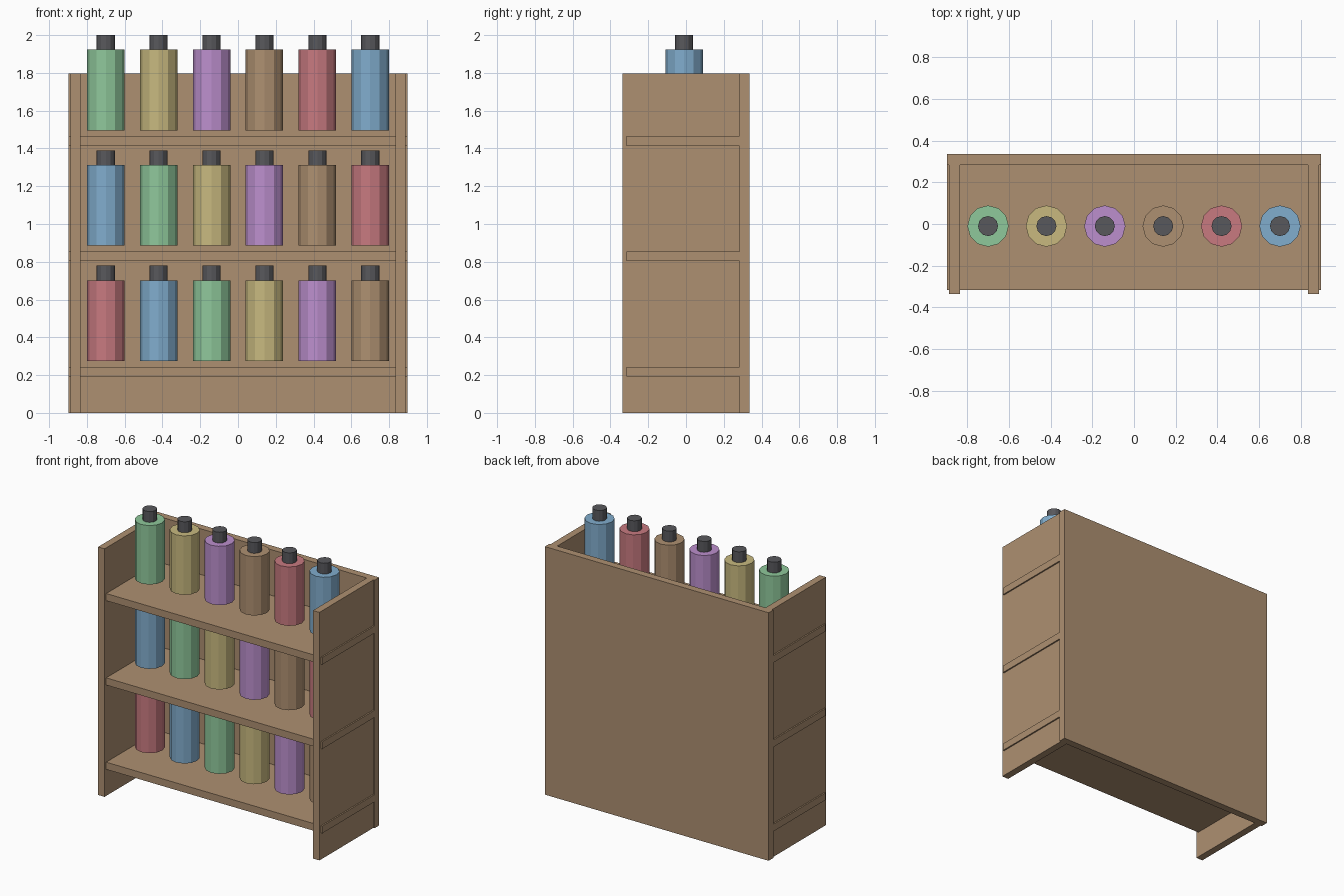
import bpy
import math

cube = bpy.data.objects.get("Cube")
if cube:
    bpy.data.objects.remove(cube, do_unlink=True)


def linear(c):
    c /= 255
    return c / 12.92 if c <= 0.04045 else ((c + 0.055) / 1.055) ** 2.4


def material(name, *rgb):
    m = bpy.data.materials.new(name)
    colour = [linear(c) for c in rgb] + [1]
    m.use_nodes = True
    m.diffuse_color = colour
    bsdf = next(n for n in m.node_tree.nodes if n.type == 'BSDF_PRINCIPLED')
    bsdf.inputs["Base Color"].default_value = colour
    return m


def finish(name, mat):
    ob = bpy.context.object
    ob.name = name
    ob.data.materials.append(mat)
    return ob


def box(name, x, y, z, mat):
    """Box from (low, high) pairs on each axis."""
    spans = (x, y, z)
    bpy.ops.mesh.primitive_cube_add(size=1, location=[(a + b) / 2 for a, b in spans])
    ob = finish(name, mat)
    ob.scale = [b - a for a, b in spans]
    bpy.ops.object.transform_apply(location=False, rotation=False, scale=True)
    return ob


def cylinder(name, radius, x, z0, z1, mat):
    bpy.ops.mesh.primitive_cylinder_add(
        vertices=12, radius=radius, depth=z1 - z0, location=(x, BOTTLE_Y, (z0 + z1) / 2))
    return finish(name, mat)


wood = material("wood", 174, 144, 113)
dark = material("dark cap", 88, 88, 92)
bottle_colours = [
    ("red", material("red", 200, 122, 128)),
    ("blue", material("blue", 129, 173, 205)),
    ("green", material("green", 143, 200, 155)),
    ("yellow", material("yellow", 200, 185, 127)),
    ("purple", material("purple", 188, 143, 205)),
    ("brown", wood),
]

HALF_WIDTH = 0.897
HALF_DEPTH = 0.335
HEIGHT = 1.797
BACK_INNER = 0.282
BOTTLE_Y = -0.01

# Rack: back panel and side panels set in slightly from its edges
box("back_panel", (-HALF_WIDTH, HALF_WIDTH), (BACK_INNER, HALF_DEPTH), (0, HEIGHT), wood)
for side, s in (("left", 1), ("right", -1)):
    box(side + "_side_panel", sorted((s * 0.835, s * 0.887)),
        (-HALF_DEPTH, BACK_INNER), (0, HEIGHT), wood)

# Shelves, whose ends show through the sides, each with a row of bottles
for row in range(3):
    base = 0.192 + row * 0.611
    box(f"shelf_{row + 1}", (-HALF_WIDTH, HALF_WIDTH), (-0.316, BACK_INNER),
        (base, base + 0.052), wood)
    bottom = base + 0.082
    shoulder = bottom + 0.427
    for col in range(6):
        x = (col - 2.5) * 0.28
        colour, mat = bottle_colours[(col + row) % 6]
        label = f"{row + 1}_{col + 1}"
        cylinder(f"{colour}_bottle_{label}", 0.099, x, bottom, shoulder, mat)
        cylinder(f"bottle_cap_{label}", 0.048, x, shoulder, shoulder + 0.078, dark)
